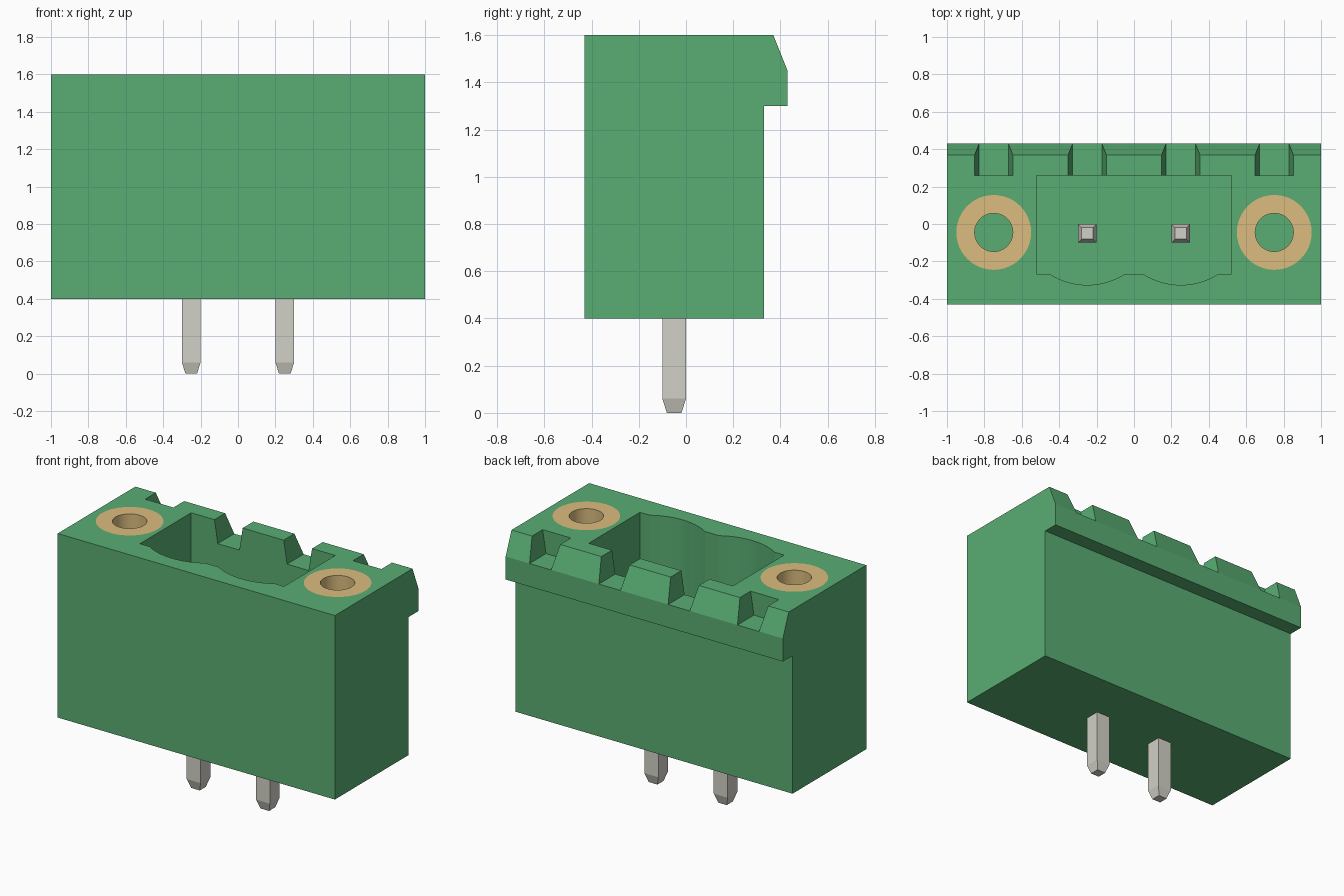
import bpy, bmesh, math

cube = bpy.data.objects.get("Cube")
if cube:
    bpy.data.objects.remove(cube, do_unlink=True)


def material(name, rgb):
    m = bpy.data.materials.new(name)
    m.use_nodes = True
    m.diffuse_color = (*rgb, 1)
    m.node_tree.nodes["Principled BSDF"].inputs["Base Color"].default_value = (*rgb, 1)
    return m


GREEN = material("green plastic", (0.10, 0.42, 0.172))
BRASS = material("brass", (0.708, 0.504, 0.21))
METAL = material("tinned metal", (0.646, 0.638, 0.572))

PITCH = 0.5
PIN_Y = -0.045
TOP, BASE = 1.6, 0.4


def loft(name, rings, mat, closed=False):
    """Skin a stack of equal-length point rings; cap the ends unless closed."""
    bm = bmesh.new()
    loops = [[bm.verts.new(p) for p in ring] for ring in rings]
    pairs = list(zip(loops, loops[1:]))
    if closed:
        pairs.append((loops[-1], loops[0]))
    else:
        bm.faces.new(loops[0])
        bm.faces.new(loops[-1])
    for a, b in pairs:
        for i in range(len(a)):
            j = (i + 1) % len(a)
            bm.faces.new((a[i], a[j], b[j], b[i]))
    bmesh.ops.recalc_face_normals(bm, faces=bm.faces)
    mesh = bpy.data.meshes.new(name)
    bm.to_mesh(mesh)
    bm.free()
    mesh.materials.append(mat)
    obj = bpy.data.objects.new(name, mesh)
    bpy.context.collection.objects.link(obj)
    return obj


def circle(x, y, r, z, n=48):
    return [(x + r * math.cos(2 * math.pi * i / n),
             y + r * math.sin(2 * math.pi * i / n), z) for i in range(n)]


def square(x, y, h, z):
    return [(x - h, y - h, z), (x + h, y - h, z), (x + h, y + h, z), (x - h, y + h, z)]


def activate(obj):
    bpy.ops.object.select_all(action='DESELECT')
    obj.select_set(True)
    bpy.context.view_layer.objects.active = obj


def smooth(obj):
    activate(obj)
    bpy.ops.object.shade_smooth_by_angle(angle=math.radians(15))


def cut(obj, cutter):
    cutter.hide_render = True
    mod = obj.modifiers.new("cut", 'BOOLEAN')
    mod.operation, mod.solver, mod.object = 'DIFFERENCE', 'EXACT', cutter
    activate(obj)
    bpy.ops.object.modifier_apply(modifier=mod.name)
    bpy.data.objects.remove(cutter, do_unlink=True)


# Housing: side profile with the latching lip, extruded across the width
profile = [(-0.43, BASE), (-0.43, TOP), (0.37, TOP), (0.43, 1.45),
           (0.43, 1.30), (0.33, 1.30), (0.33, BASE)]
housing = loft("housing", [[(x, y, z) for y, z in profile] for x in (-1, 1)], GREEN)

# Mating cavity with two scalloped bulges along the front wall
CAVITY_FLOOR = 0.72
half, sag = 0.2, 0.058
radius = (half ** 2 + sag ** 2) / (2 * sag)
sweep = math.asin(half / radius)
outline = [(0.52, 0.26), (-0.52, 0.26), (-0.52, -0.268)]
for cx in (-PITCH / 2, PITCH / 2):
    for i in range(17):
        a = sweep * (i / 8 - 1)
        outline.append((cx + radius * math.sin(a),
                        -0.268 - sag + radius * (1 - math.cos(a))))
outline.append((0.52, -0.268))
cut(housing, loft("cavity_cutter",
                  [[(x, y, z) for x, y in outline] for z in (CAVITY_FLOOR, 1.8)], GREEN))

# Tapered coding slots through the rear lip
for cx in (-0.75, -0.25, 0.25, 0.75):
    section = [(-0.078, 1.45), (0.078, 1.45), (0.126, 1.75), (-0.126, 1.75)]
    cut(housing, loft("slot_cutter",
                      [[(cx + x, y, z) for x, z in section] for y in (0.26, 0.6)], GREEN))

# Blind pockets and the threaded flange inserts that fill them
INSERT_FLOOR = 0.8
for side, sx in (("left", 0.75), ("right", -0.75)):
    cut(housing, loft("pocket_cutter",
                      [circle(sx, PIN_Y, 0.2, z) for z in (INSERT_FLOOR, 1.8)], GREEN))
    insert = loft(side + "_flange_insert",
                  [circle(sx, PIN_Y, 0.2, INSERT_FLOOR), circle(sx, PIN_Y, 0.2, TOP),
                   circle(sx, PIN_Y, 0.102, TOP), circle(sx, PIN_Y, 0.102, INSERT_FLOOR)],
                  BRASS, closed=True)
    smooth(insert)
smooth(housing)

# Square contact pins, tapered at both ends
PIN_TOP = 1.4
for side, px in (("left", PITCH / 2), ("right", -PITCH / 2)):
    loft(side + "_pin",
         [square(px, PIN_Y - 0.005, h, z) for h, z in
          ((0.031, 0), (0.05, 0.06), (0.05, PIN_TOP - 0.06), (0.031, PIN_TOP))], METAL)
